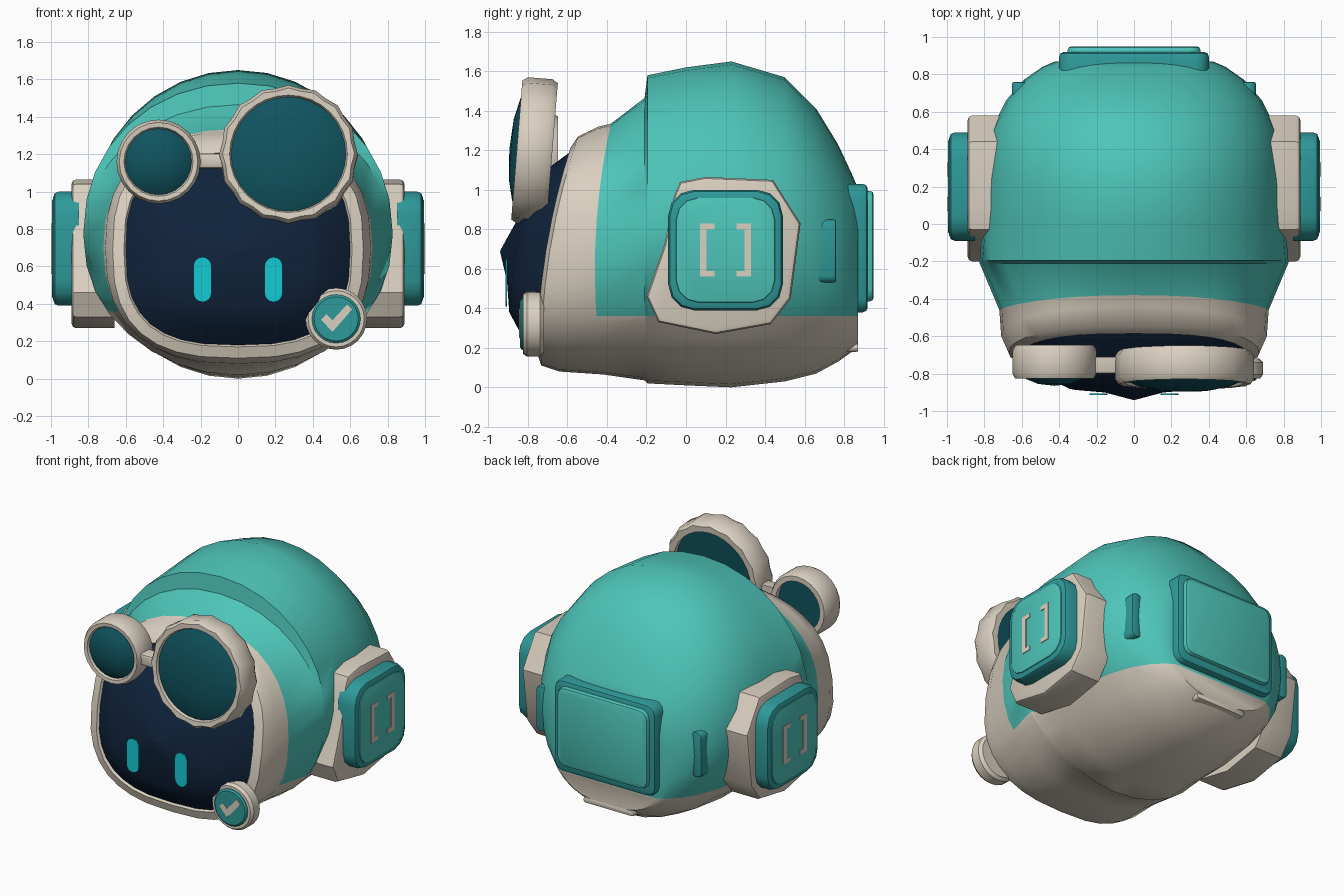
import bpy, bmesh, math
from mathutils import Matrix

if "Cube" in bpy.data.objects:
    bpy.data.objects.remove(bpy.data.objects["Cube"])


def material(name, rgb):
    m = bpy.data.materials.new(name)
    m.diffuse_color = (*rgb, 1)
    m.use_nodes = True
    m.node_tree.nodes["Principled BSDF"].inputs["Base Color"].default_value = m.diffuse_color
    return m


TEAL = material("teal shell", (0.076, 0.56, 0.49))
BEIGE = material("warm beige", (0.70, 0.63, 0.53))
DARK_TEAL = material("dark teal trim", (0.028, 0.32, 0.32))
NAVY = material("navy visor", (0.005, 0.017, 0.045))
LENS = material("lens teal", (0.005, 0.088, 0.115))
CYAN = material("cyan eye", (0.007, 0.60, 0.66))


def finish(name, bm, mats, angle=35):
    bmesh.ops.recalc_face_normals(bm, faces=bm.faces)
    me = bpy.data.meshes.new(name)
    bm.to_mesh(me)
    bm.free()
    for m in mats:
        me.materials.append(m)
    ob = bpy.data.objects.new(name, me)
    bpy.context.collection.objects.link(ob)
    bpy.ops.object.select_all(action='DESELECT')
    ob.select_set(True)
    bpy.context.view_layer.objects.active = ob
    bpy.ops.object.shade_smooth_by_angle(angle=math.radians(angle))
    return ob


def spow(v, p):
    return math.copysign(abs(v) ** p, v)


def loft(bm, rings, seg, beige_until=0):
    """Rings are (y, centre z, half width, half height, power, tilt, curve)."""
    loops = []
    for y, cz, hw, hh, n, tilt, curve in rings:
        loop = []
        for i in range(seg):
            a = 2 * math.pi * i / seg
            dz = hh * spow(math.sin(a), 2 / n)
            loop.append(bm.verts.new((hw * spow(math.cos(a), 2 / n),
                                      y + tilt * dz + curve * dz * dz, cz + dz)))
        loops.append(loop)
    for k in range(len(loops) - 1):
        for i in range(seg):
            j = (i + 1) % seg
            f = bm.faces.new((loops[k][i], loops[k][j], loops[k + 1][j], loops[k + 1][i]))
            f.material_index = 1 if k < beige_until else 0
    bm.faces.new(loops[-1])


def prism(name, pts, axis, d0, d1, mat, bevel=0.0, seg=2):
    """Extrude a 2D outline from d0 to d1 along an axis; the d1 rim may be rounded."""
    place = (lambda p, d: (d, p[0], p[1])) if axis == 'x' else (lambda p, d: (p[0], d, p[1]))
    bm = bmesh.new()
    back = [bm.verts.new(place(p, d0)) for p in pts]
    front = [bm.verts.new(place(p, d1)) for p in pts]
    bm.faces.new(back)
    cap = bm.faces.new(front)
    for i in range(len(pts)):
        j = (i + 1) % len(pts)
        bm.faces.new((back[i], back[j], front[j], front[i]))
    bmesh.ops.recalc_face_normals(bm, faces=bm.faces)
    if bevel:
        bmesh.ops.bevel(bm, geom=list(cap.edges), offset=bevel, segments=seg,
                        profile=0.5, affect='EDGES')
    return finish(name, bm, [mat])


def rrect(cx, cz, hw, hh, r, n=3):
    pts = []
    for q, (sx, sz) in enumerate(((1, 1), (-1, 1), (-1, -1), (1, -1))):
        for i in range(n + 1):
            a = math.pi / 2 * (q + i / n)
            pts.append((cx + sx * (hw - r) + r * math.cos(a), cz + sz * (hh - r) + r * math.sin(a)))
    # drop coincident points on capsule ends
    return [p for i, p in enumerate(pts) if math.dist(p, pts[i - 1]) > 1e-5]


def lathe(name, profile, seg, centre, mat, tilt=0.0, wave=0.0):
    """Revolve (radius, y) points about the y axis through centre."""
    bm = bmesh.new()
    loops = []
    for r, y in profile:
        loops.append([bm.verts.new(((r + wave * (-1) ** i * (r > 0.33)) * math.cos(2 * math.pi * i / seg), y,
                                    (r + wave * (-1) ** i * (r > 0.33)) * math.sin(2 * math.pi * i / seg)))
                      for i in range(seg)])
    for k in range(len(loops)):
        nxt = loops[(k + 1) % len(loops)]
        for i in range(seg):
            j = (i + 1) % seg
            bm.faces.new((loops[k][i], loops[k][j], nxt[j], nxt[i]))
    bmesh.ops.remove_doubles(bm, verts=bm.verts, dist=1e-5)
    bm.transform(Matrix.Translation(centre) @ Matrix.Rotation(tilt, 4, 'X'))
    return finish(name, bm, [mat])


# Helmet shell: visor rim, brow step, dome and flattened back
bm = bmesh.new()
loft(bm, [
    (-0.68, 0.69, 0.59, 0.50, 2.8, 0.16, 0.15),
    (-0.71, 0.69, 0.61, 0.52, 2.8, 0.16, 0.15),
    (-0.69, 0.69, 0.67, 0.58, 2.7, 0.16, 0.15),
    (-0.60, 0.70, 0.71, 0.62, 2.5, 0.16, 0.15),
    (-0.46, 0.70, 0.72, 0.635, 2.3, 0.03, 0.15),
    (-0.21, 0.75, 0.825, 0.715, 2.05, 0, 0),
    (-0.195, 0.80, 0.825, 0.78, 2.05, 0, 0),
    (0.00, 0.815, 0.81, 0.805, 2, 0, 0),
    (0.23, 0.825, 0.80, 0.825, 2, 0, 0),
    (0.50, 0.80, 0.765, 0.77, 2, 0, 0),
    (0.66, 0.74, 0.685, 0.67, 2.05, 0, 0),
    (0.77, 0.68, 0.59, 0.55, 2.2, 0, 0),
    (0.84, 0.63, 0.49, 0.45, 2.5, 0, 0),
    (0.87, 0.61, 0.42, 0.40, 2.8, 0, 0),
], 32, beige_until=4)
bmesh.ops.bisect_plane(bm, geom=bm.verts[:] + bm.edges[:] + bm.faces[:],
                       plane_co=(0, 0, 0.36), plane_no=(0, 0, 1))
for f in bm.faces:
    if f.calc_center_median().z < 0.36:
        f.material_index = 1
finish("helmet_shell", bm, [TEAL, BEIGE], 40)

# Visor with a pointed centre
bm = bmesh.new()
loft(bm, [(y, 0.69, 0.605 * s, 0.515 * s, 2.8, 0.16, 0.15) for s, y in
          ((1, -0.69), (0.8, -0.80), (0.6, -0.86), (0.3, -0.885), (0.01, -0.94))], 32)
finish("visor", bm, [NAVY], 40)

# Eyes
for side, sx in (("left", -1), ("right", 1)):
    prism(side + "_eye", rrect(sx * 0.19, 0.53, 0.048, 0.12, 0.047, 4), 'y', -0.906, -0.914, CYAN)

# Ear pods, vents
base = [(-0.03, 1.04), (0.10, 1.065), (0.44, 1.05), (0.58, 0.83), (0.53, 0.45), (0.43, 0.32),
        (0.15, 0.27), (-0.14, 0.33), (-0.20, 0.46), (-0.11, 0.72), (-0.06, 0.97)]
for side, s in (("left", -1), ("right", 1)):
    prism(side + "_ear_base", base, 'x', s * 0.66, s * 0.89, BEIGE, 0.025)
    prism(side + "_ear_ring", rrect(0.20, 0.695, 0.29, 0.305, 0.13, 3), 'x', s * 0.85, s * 0.988, DARK_TEAL, 0.03)
    prism(side + "_ear_panel", rrect(0.20, 0.695, 0.25, 0.265, 0.11, 3), 'x', s * 0.97, s * 0.995, TEAL, 0.008)
    for part, y, d in (("front", 0.07, 1), ("rear", 0.33, -1)):
        bracket = [(y, 0.56), (y + d * 0.075, 0.56), (y + d * 0.075, 0.59), (y + d * 0.035, 0.59),
                   (y + d * 0.035, 0.80), (y + d * 0.075, 0.80), (y + d * 0.075, 0.83), (y, 0.83)]
        prism(f"{side}_{part}_bracket", bracket, 'x', s * 0.993, s * 1.0, BEIGE)
    prism(side + "_vent", rrect(s * 0.61, 0.69, 0.042, 0.16, 0.035), 'y', 0.66, 0.76, DARK_TEAL, 0.012)

# Back hatch and the slot bar beneath it
prism("back_frame", rrect(0, 0.705, 0.40, 0.325, 0.07), 'y', 0.80, 0.92, DARK_TEAL, 0.025)
prism("back_panel", rrect(0, 0.715, 0.355, 0.28, 0.06), 'y', 0.90, 0.95, TEAL, 0.02)
prism("back_slot_bar", rrect(0, 0.20, 0.20, 0.02, 0.019), 'y', 0.80, 0.872, BEIGE, 0.008)

# Goggles: large and small lens with a bridge
for name, r, centre, tilt, seg, wave in (
        ("large", 0.305, (0.27, -0.765, 1.195), -0.08, 32, 0.006),
        ("small", 0.175, (-0.425, -0.735, 1.16), 0.0, 24, 0)):
    w = 0.06 if name == "large" else 0.05
    lathe(name + "_goggle_ring",
          [(r, -0.07), (r + 0.01, -0.09), (r + w * 0.7, -0.092), (r + w, -0.065), (r + w, 0.06),
           (r + w * 0.7, 0.088), (r, 0.088)], seg, centre, BEIGE, tilt, wave)
    lathe(name + "_goggle_lens",
          [(0, -0.13), (r * 0.5, -0.12), (r * 0.85, -0.095), (r + 0.005, -0.072), (r + 0.005, 0.05), (0, 0.05)],
          seg, centre, LENS, tilt)
prism("goggle_bridge", rrect(-0.145, 1.165, 0.085, 0.04, 0.02), 'y', -0.71, -0.80, BEIGE, 0.015)

# Badge with a tick
badge = (0.525, -0.77, 0.32)
lathe("badge_rim", [(0, 0.05), (0.145, 0.05), (0.165, 0.03), (0.165, -0.035), (0.15, -0.055), (0, -0.055)],
      24, badge, BEIGE)
lathe("badge_disc", [(0, -0.04), (0.13, -0.04), (0.13, -0.06), (0.118, -0.07), (0, -0.07)], 24, badge, DARK_TEAL)
prism("badge_tick", [(0.445, 0.315), (0.472, 0.345), (0.505, 0.312), (0.583, 0.397), (0.61, 0.37), (0.505, 0.25)],
      'y', -0.838, -0.845, BEIGE)
